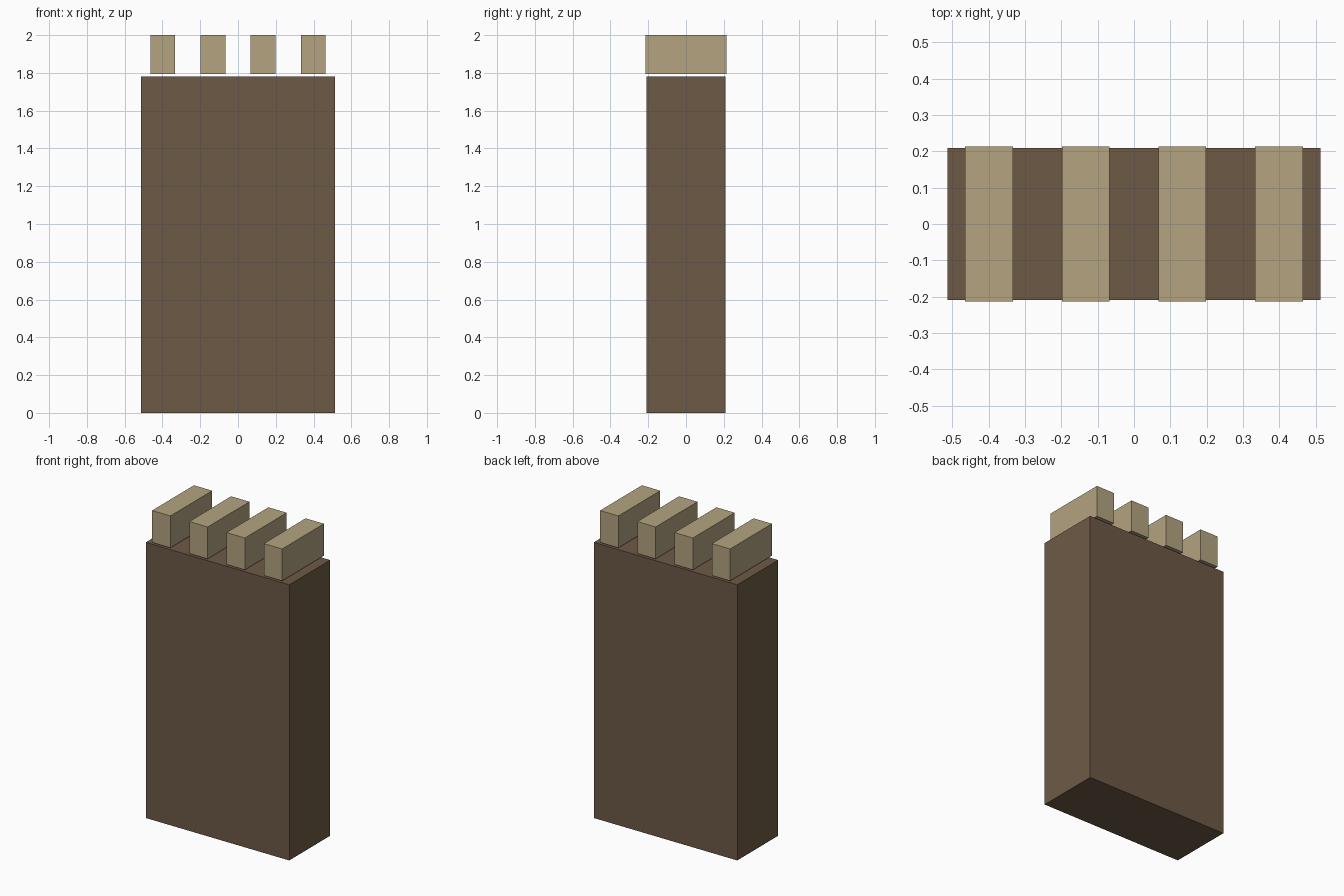
import bpy

if "Cube" in bpy.data.objects:
    bpy.data.objects.remove(bpy.data.objects["Cube"])


def material(name, color):
    mat = bpy.data.materials.new(name)
    mat.diffuse_color = (*color, 1)
    mat.use_nodes = True
    mat.node_tree.nodes["Principled BSDF"].inputs["Base Color"].default_value = mat.diffuse_color
    return mat


def box(name, x, size, z0, z1, mat):
    bpy.ops.mesh.primitive_cube_add(size=1, location=(x, 0, (z0 + z1) / 2))
    obj = bpy.context.object
    obj.name = name
    obj.scale = (size[0], size[1], z1 - z0)
    bpy.ops.object.transform_apply(location=False, rotation=False, scale=True)
    obj.data.materials.append(mat)
    return obj


dark = material("dark_stone", (0.153, 0.102, 0.061))
pale = material("pale_stone", (0.451, 0.366, 0.216))

# Wall slab
box("wall", 0, (1.025, 0.418), 0, 1.78, dark)

# Row of four battlement blocks, floating just above the wall
for i in range(4):
    box(f"battlement_{i + 1}", (i - 1.5) * 0.266, (0.131, 0.427), 1.794, 2.0, pale)
